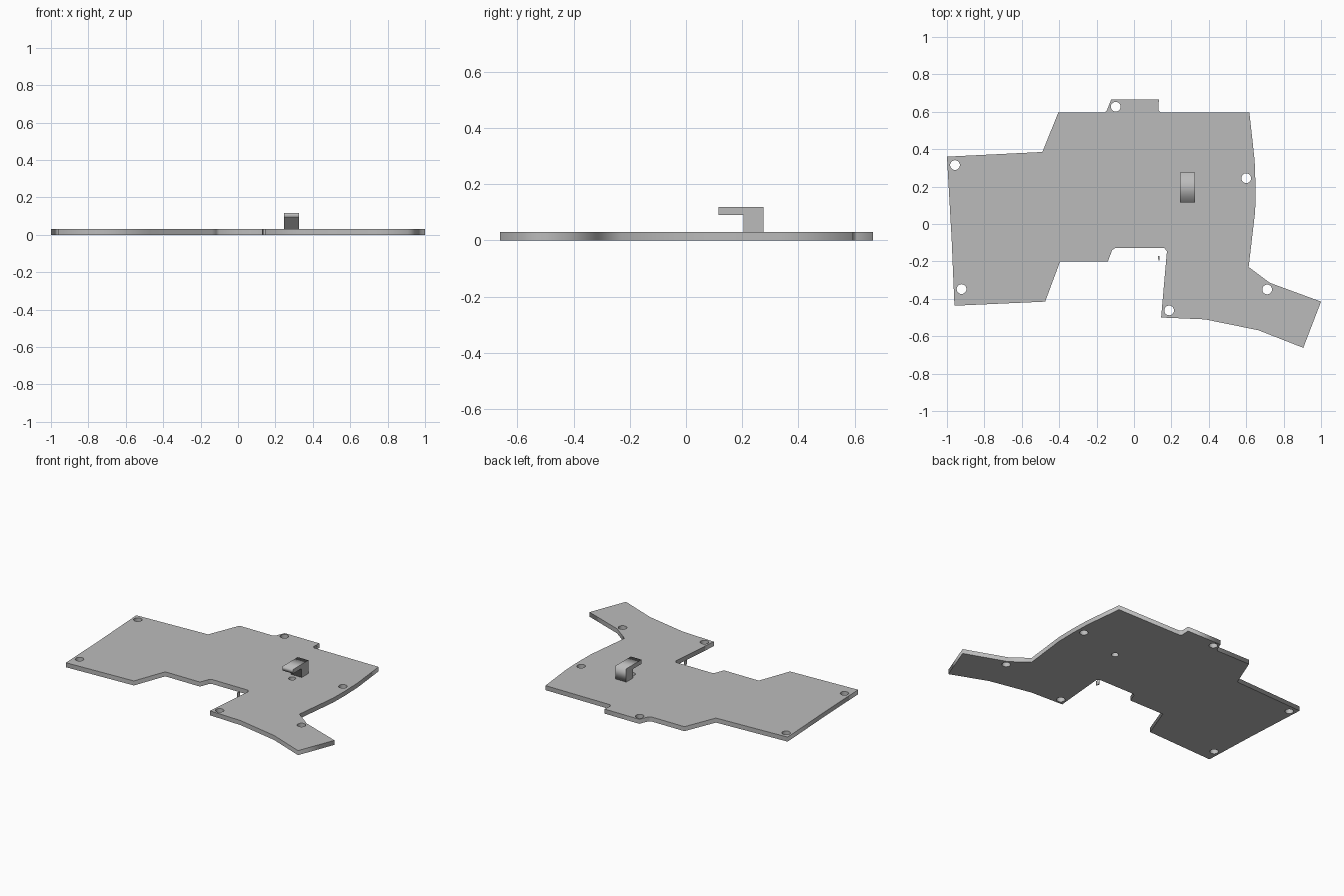
import bpy
from math import cos, sin, pi
from mathutils import Matrix

cube = bpy.data.objects.get("Cube")
if cube:
    bpy.data.objects.remove(cube, do_unlink=True)

grey = bpy.data.materials.new("plain grey")
grey.use_nodes = True
grey.diffuse_color = (0.5, 0.5, 0.5, 1)
grey.node_tree.nodes["Principled BSDF"].inputs["Base Color"].default_value = grey.diffuse_color


def circle(x, y, radius, sides=32):
    return [(x + radius * cos(2 * pi * i / sides), y + radius * sin(2 * pi * i / sides))
            for i in range(sides)]


def slab(name, loops, depth, matrix):
    """Extrude closed outlines (inner loops become holes) about their mid-plane."""
    curve = bpy.data.curves.new(name + " outline", 'CURVE')
    curve.dimensions = '2D'
    curve.fill_mode = 'BOTH'
    curve.extrude = depth / 2
    for loop in loops:
        spline = curve.splines.new('POLY')
        spline.points.add(len(loop) - 1)
        for point, (x, y) in zip(spline.points, loop):
            point.co = (x, y, 0, 1)
        spline.use_cyclic_u = True
    source = bpy.data.objects.new(name + " outline", curve)
    bpy.context.collection.objects.link(source)
    bpy.context.view_layer.update()
    evaluated = source.evaluated_get(bpy.context.evaluated_depsgraph_get())
    mesh = bpy.data.meshes.new_from_object(evaluated)
    bpy.data.objects.remove(source, do_unlink=True)
    mesh.transform(matrix)
    mesh.materials.clear()
    mesh.materials.append(grey)
    mesh.name = name
    obj = bpy.data.objects.new(name, mesh)
    bpy.context.collection.objects.link(obj)
    return obj


thickness = 0.03
lift = Matrix.Translation((0, 0, thickness / 2))

# Flat plate: back edge, right-hand curve, angled arm, front notch, wide wing
outline = [
    (-1, .36), (-.49, .385), (-.405, .595), (-.16, .595), (-.147, .603), (-.122, .665),
    (.133, .665), (.13, .608), (.143, .595), (.617, .595), (.645, .34), (.65, .2),
    (.648, .07), (.613, -.23), (.727, -.315), (1, -.415), (.905, -.662), (.665, -.568),
    (.38, -.51), (.145, -.5), (.176, -.147), (.163, -.128), (-.1, -.128), (-.117, -.14),
    (-.14, -.2), (-.395, -.2), (-.475, -.415), (-.96, -.437), (-.975, -.08)]
mounting_holes = [(-.957, .315), (-.922, -.348), (-.098, .627),
                  (.6, .245), (.712, -.35), (.188, -.462)]
loops = [outline] + [circle(x, y, .026) for x, y in mounting_holes]
loops.append(circle(.285, .162, .022))  # small hole below the hook
slab("plate", loops, thickness, lift)

# L-shaped hook, its side profile drawn in y and z
hook_profile = [(.205, .028), (.275, .028), (.275, .118), (.115, .118), (.115, .09), (.205, .09)]
side_on = Matrix(((0, 0, 1, .286), (1, 0, 0, 0), (0, 1, 0, 0), (0, 0, 0, 1)))
slab("hook", [hook_profile], .078, side_on)

# Thin loose sliver standing in the front notch
slab("notch_sliver", [[(.127, -.17), (.135, -.17), (.135, -.195), (.131, -.195)]], thickness, lift)
